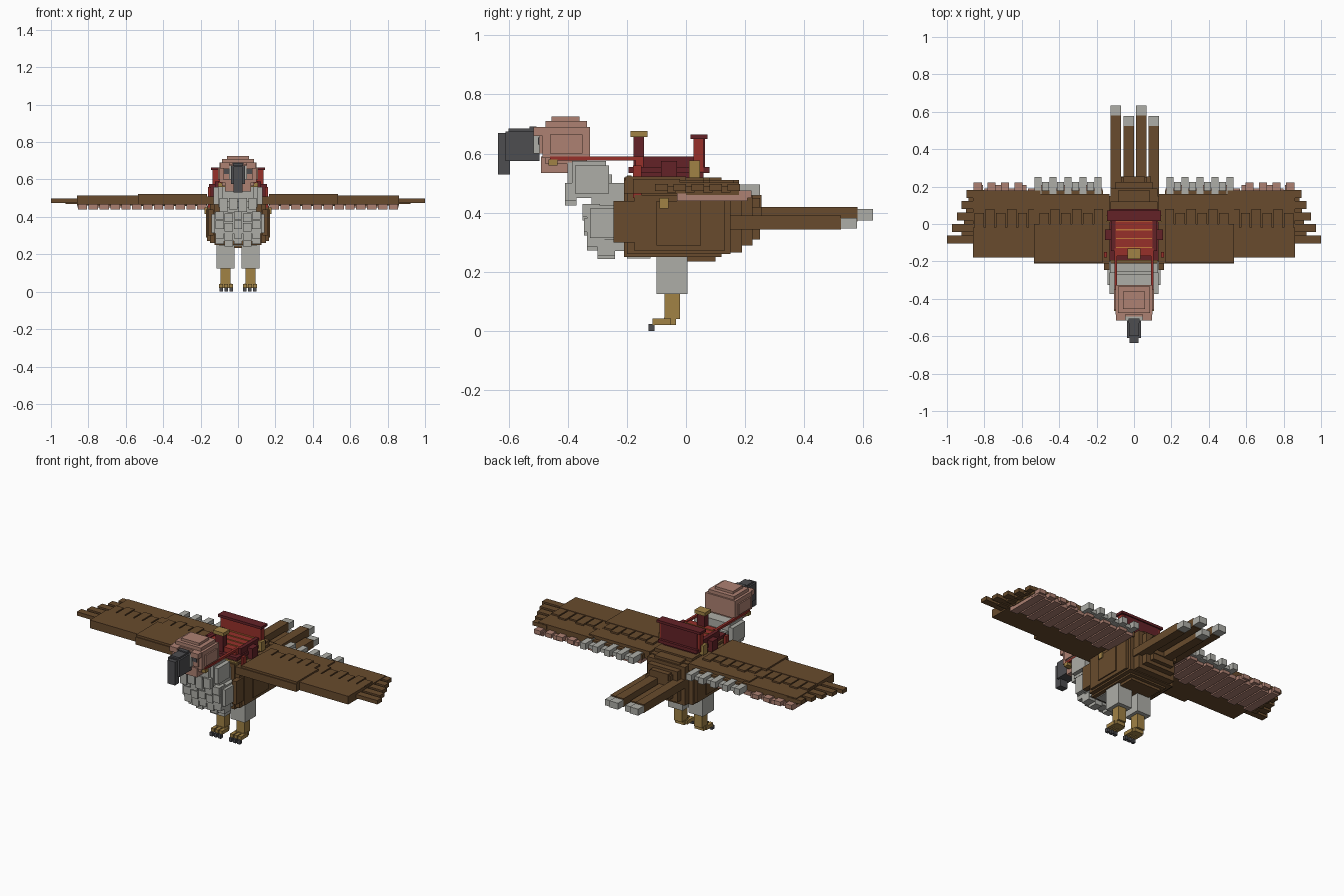
import bpy

cube = bpy.data.objects.get("Cube")
if cube:
    bpy.data.objects.remove(cube, do_unlink=True)


def material(name, hex_code):
    """Flat material from an sRGB hex colour."""
    rgb = [int(hex_code[i:i + 2], 16) / 255 for i in (0, 2, 4)]
    lin = [c / 12.92 if c <= 0.04045 else ((c + 0.055) / 1.055) ** 2.4 for c in rgb]
    m = bpy.data.materials.new(name)
    m.use_nodes = True
    m.diffuse_color = (*lin, 1)
    m.node_tree.nodes["Principled BSDF"].inputs["Base Color"].default_value = (*lin, 1)
    return m


BROWN = material("brown feather", "684B2D")
GREY = material("pale grey feather", "AEAEA7")
PINK = material("pink skin", "AE8172")
DARK = material("dark horn", "4D4D50")
GOLD = material("gold", "A18245")
MAROON = material("dark red leather", "642227")
RED = material("red leather", "97302A")
ORANGE = material("orange stitching", "C4783A")


def box(name, mat, x, y, z):
    """Axis-aligned block from (min, max) pairs."""
    bpy.ops.mesh.primitive_cube_add(size=1, location=[(a + b) / 2 for a, b in (x, y, z)])
    ob = bpy.context.object
    ob.name = name
    ob.scale = [b - a for a, b in (x, y, z)]
    ob.data.materials.append(mat)
    return ob


def mid(name, mat, half, y, z):
    """Block centred on x = 0."""
    return box(name, mat, (-half, half), y, z)


def pair(name, mat, x, y, z):
    """Left and right copies of a block."""
    box("left_" + name, mat, x, y, z)
    box("right_" + name, mat, (-x[1], -x[0]), y, z)


# Body: nested blocks stepping in toward the tail
mid("body_core", BROWN, .15, (-.2, .15), (.26, .5))
mid("body_back", BROWN, .125, (-.21, .12), (.25, .52))
mid("body_belly", BROWN, .1, (-.07, .1), (.235, .3))
mid("rump_wide", BROWN, .125, (0, .19), (.265, .495))
mid("rump_middle", BROWN, .1, (0, .225), (.29, .475))
mid("rump_narrow", BROWN, .07, (0, .25), (.31, .45))
mid("rump_crest", BROWN, .085, (.08, .18), (.45, .51))
mid("rump_crest_low", BROWN, .06, (.1, .255), (.42, .46))
pair("flank", BROWN, (.14, .165), (-.175, .13), (.27, .46))
pair("flank_panel", BROWN, (.16, .172), (-.1, .05), (.29, .44))
pair("shoulder", BROWN, (.13, .16), (-.245, -.15), (.3, .44))

# Chest with rows of ruffled feathers
mid("chest", GREY, .125, (-.335, -.19), (.31, .425))
pair("chest_side", GREY, (.12, .143), (-.325, -.2), (.315, .415))
mid("chest_lower", GREY, .115, (-.3, -.18), (.27, .32))
mid("belly_front", GREY, .1, (-.2, -.12), (.245, .27))
for row, (y, z) in enumerate([(-.35, .385), (-.345, .335), (-.335, .285), (-.3, .255)]):
    for i in range(5):
        x = (i - 2) * .049
        drop = .012 * (i % 2)
        box(f"chest_feather_{row}_{i}", GREY, (x - .022, x + .022), (y, y + .06),
            (z - drop, z + .045 - drop))

# Neck and ruff
mid("neck_base", GREY, .1, (-.32, -.18), (.4, .5))
mid("neck", GREY, .105, (-.385, -.27), (.45, .575))
pair("neck_side", GREY, (.1, .13), (-.375, -.26), (.465, .56))
mid("neck_front", GREY, .085, (-.4, -.36), (.48, .57))
for i in range(4):
    x = (i - 1.5) * .052
    box(f"ruff_feather_{i}", GREY, (x - .022, x + .022), (-.41, -.37),
        (.425 + .015 * (i % 2), .5))
mid("ruff_back", GREY, .09, (-.28, -.25), (.47, .53))

# Head
mid("head", PINK, .1, (-.485, -.325), (.585, .69))
mid("head_tall", PINK, .085, (-.475, -.335), (.565, .71))
mid("head_crown", PINK, .06, (-.455, -.36), (.7, .725))
mid("head_face", PINK, .08, (-.495, -.4), (.6, .68))
mid("jaw", PINK, .07, (-.49, -.36), (.535, .59))
pair("cheek", PINK, (.09, .108), (-.46, -.35), (.6, .665))
pair("brow", PINK, (.045, .095), (-.515, -.48), (.66, .69))
pair("eye", DARK, (.045, .075), (-.5, -.48), (.63, .655))
mid("nostril_band", GREY, .048, (-.515, -.49), (.6, .675))
mid("beak", DARK, .038, (-.61, -.495), (.575, .675))
mid("beak_ridge", DARK, .028, (-.6, -.505), (.66, .685))
mid("beak_bump", DARK, .03, (-.53, -.505), (.68, .692))
mid("beak_hook", DARK, .025, (-.635, -.595), (.53, .67))

# Bridle and reins
pair("bridle_ring", GOLD, (.07, .108), (-.465, -.435), (.56, .58))
pair("rein", RED, (.09, .105), (-.46, -.13), (.577, .591))

# Saddle
mid("saddle_base", MAROON, .13, (-.195, .08), (.535, .555))
mid("saddle_blanket", MAROON, .11, (-.15, .06), (.515, .54))
mid("seat", RED, .105, (-.17, .05), (.55, .585))
pair("seat_rail", MAROON, (.1, .122), (-.145, .03), (.55, .59))
pair("saddle_flap", MAROON, (.12, .155), (-.085, -.03), (.5, .575))
pair("saddle_strap", RED, (.145, .16), (-.18, -.15), (.45, .56))
for i in range(4):
    y = -.125 + i * .047
    mid(f"seat_stitch_{i}", ORANGE, .095, (y - .003, y + .003), (.58, .589))
mid("backrest", RED, .135, (.025, .06), (.54, .655))
mid("backrest_rear", MAROON, .12, (.055, .065), (.545, .65))
mid("backrest_cap", MAROON, .145, (.015, .072), (.65, .665))
mid("saddle_horn", MAROON, .025, (-.178, -.142), (.55, .66))
mid("horn_cap", GOLD, .035, (-.188, -.13), (.656, .677))
mid("front_girth", GOLD, .127, (-.2, -.185), (.44, .526))
pair("side_buckle", GOLD, (.125, .15), (.01, .048), (.52, .577))
pair("girth_buckle", GOLD, (.16, .178), (-.09, -.06), (.415, .45))

# Wings: stacked slabs with fingered coverts
pair("wing_inner", BROWN, (.13, .535), (-.21, .16), (.465, .51))
pair("wing_inner_top", BROWN, (.165, .535), (-.205, .0), (.5, .523))
pair("wing_outer", BROWN, (.5, .86), (-.18, .18), (.465, .502))
pair("wing_outer_top", BROWN, (.5, .86), (-.18, -.02), (.49, .514))
pair("wing_trailing", BROWN, (.165, .86), (0, .18), (.46, .49))
for i in range(12):
    x = .165 + i * .058
    top = .52 if x < .5 else .511
    end = .08 - .02 * (i % 2)
    pair(f"covert_{i}", BROWN, (x, x + .05), (-.06, end), (.49, top))
    pair(f"secondary_{i}", BROWN, (x + .01, x + .055), (0, .15), (.48, top - .01))
    pair(f"lower_feather_{i}", PINK, (x + .003, x + .053),
         (-.01 - .02 * (i % 2), .19 + .018 * (i % 2)), (.44, .465))

# Primary feathers fanning at the wing tips
for i in range(5):
    y = .14 - i * .061
    pair(f"primary_{i}", BROWN, (.8, .895 + i * .0263), (y, y + .043), (.474, .497))
    if i < 4:
        pair(f"primary_web_{i}", BROWN, (.8, .885 + i * .012), (y - .022, y + .01), (.468, .488))

# Grey and pink fringe along the trailing edge
for i in range(9):
    x = .175 + i * .04
    pair(f"grey_fringe_{i}", GREY, (x, x + .036), (.15, .225 if i % 2 else .25),
         (.458, .48 if i % 2 else .495))
for i in range(4):
    x = .545 + i * .073
    pair(f"pink_fringe_{i}", PINK, (x + .05, x + .093), (.15, .222), (.45, .475))

# Tail: long feathers sit above short ones
for i, x in enumerate((-.125, -.055, .01, .078)):
    long = i % 2 == 0
    end = .58 if long else .525
    z0, z1 = (.37, .42) if long else (.343, .39)
    span = (x, x + .056)
    box(f"tail_feather_{i}", BROWN, span, (.15, end), (z0, z1))
    box(f"tail_tip_{i}", GREY, span, (end, end + .053), (z0 + .004, z1 - .007))
mid("tail_root", BROWN, .09, (.1, .255), (.345, .42))

# Legs and feet
pair("thigh", GREY, (.02, .115), (-.1, .005), (.125, .26))
pair("shin", GOLD, (.04, .093), (-.072, -.02), (.04, .13))
pair("foot", GOLD, (.035, .095), (-.075, -.033), (.02, .045))
for i in range(3):
    x = .026 + i * .027
    pair(f"toe_{i}", GOLD, (x, x + .021), (-.114, -.05), (.02, .042))
    pair(f"claw_{i}", DARK, (x + .001, x + .02), (-.126, -.106), (0, .023))
